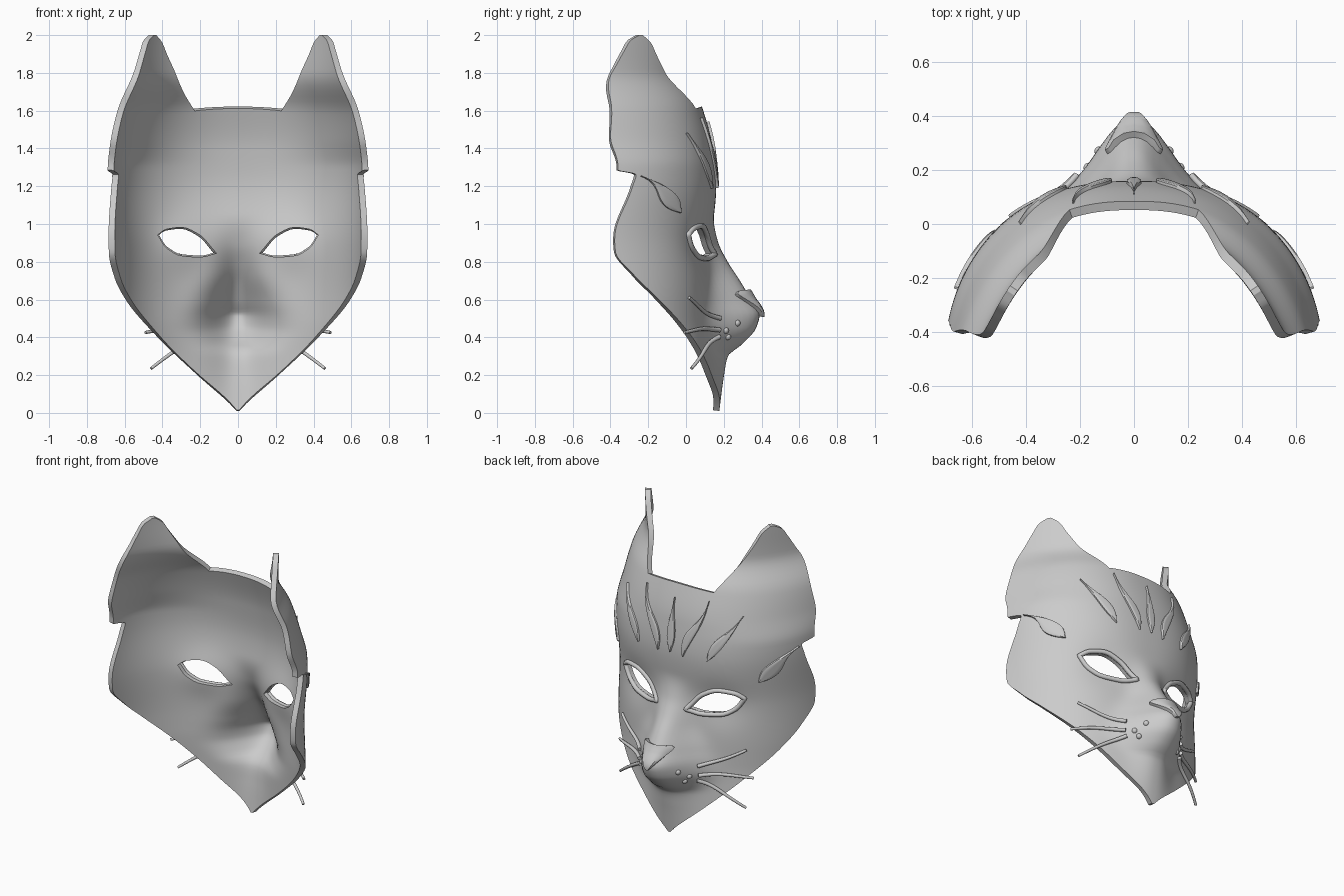
import bpy, bmesh, math
from mathutils import Vector

if "Cube" in bpy.data.objects:
    bpy.data.objects.remove(bpy.data.objects["Cube"])


def curve(*pts):
    """Smooth monotone interpolation through (z, value) pairs."""
    d = [(b[1] - a[1]) / (b[0] - a[0]) for a, b in zip(pts, pts[1:])]
    m = [d[0]] + [0 if p * q <= 0 else 2 * p * q / (p + q) for p, q in zip(d, d[1:])] + [d[-1]]

    def f(z):
        z = min(max(z, pts[0][0]), pts[-1][0])
        i = 0
        while i < len(d) - 1 and z > pts[i + 1][0]:
            i += 1
        h = pts[i + 1][0] - pts[i][0]
        t = (z - pts[i][0]) / h
        return ((2*t**3 - 3*t*t + 1) * pts[i][1] + (t**3 - 2*t*t + t) * h * m[i]
                + (3*t*t - 2*t**3) * pts[i + 1][1] + (t**3 - t*t) * h * m[i + 1])
    return f


# Profiles that define the mask surface and its outline
base = curve((0, .16), (.3, .147), (.5, .135), (.9, .137), (1.2, .16), (1.4, .142),
             (1.62, .085), (1.8, .01), (2, .02))
depth = curve((0, .66), (.6, .66), (.9, .695), (1.3, .665), (1.45, .79), (1.6, .9), (1.8, 1.2), (2, 1.25))
snout = curve((0, .015), (.2, .05), (.3, .075), (.36, .15), (.45, .235), (.52, .255),
              (.6, .21), (.7, .15), (.8, .085), (.9, .035), (1.05, 0), (2, 0))
snout_w = curve((0, .14), (.3, .145), (.45, .18), (.6, .15), (.75, .11), (1, .1), (2, .1))
outer = curve((.01, .008), (.04, .035), (.2, .215), (.4, .425), (.6, .595), (.72, .655), (.85, .684), (.95, .685),
              (1.2, .67), (1.262, .664), (1.285, .69), (1.4, .68), (1.6, .638), (1.8, .553),
              (1.92, .517), (1.97, .501), (2, .472))
inner = curve((1.61, .24), (1.7, .295), (1.8, .352), (1.9, .402), (1.96, .428), (2, .46))


def height(x, z):
    x = abs(x)
    e = 1 - math.sqrt(max(.01, 1 - (x / .705) ** 2.4))
    socket = .028 * math.exp(-((x - .3) / .15) ** 2 - ((z - .89) / .13) ** 2)
    return base(z) - depth(z) * e + snout(z) * math.exp(-(x / snout_w(z)) ** 2.3) - socket


def on_face(x, z, lift=0.0):
    """Point on the mask front, lifted along the surface normal."""
    e = .004
    dx = (height(x + e, z) - height(x - e, z)) / (2 * e)
    dz = (height(x, z + e) - height(x, z - e)) / (2 * e)
    return Vector((x, height(x, z), z)) + Vector((-dx, 1, -dz)).normalized() * lift


def make(name, bm, recalc=True):
    if recalc:
        bmesh.ops.recalc_face_normals(bm, faces=bm.faces)
    me = bpy.data.meshes.new(name)
    bm.to_mesh(me)
    bm.free()
    ob = bpy.data.objects.new(name, me)
    bpy.context.collection.objects.link(ob)
    return ob


def smooth(ob, angle=35):
    bpy.ops.object.select_all(action='DESELECT')
    ob.select_set(True)
    bpy.context.view_layer.objects.active = ob
    bpy.ops.object.shade_smooth_by_angle(angle=math.radians(angle))


# Mask shell: half grid, forehead columns stop at the brow line, the rest run up into the ear
N1, N2 = 10, 22
rows = sorted([.01 + 1.6 * i / 80 for i in range(81)] + [1.255, 1.262, 1.268, 1.274, 1.28, 1.285]
              + [1.61 + .39 * math.sin(math.pi / 2 * i / 22) for i in range(1, 23)])
bm = bmesh.new()
grid = []
for z in rows:
    o, ear = outer(z), z > 1.6101
    m = inner(z) if ear else min(.24, o * .5)
    xs = [None if ear else m * i / N1 for i in range(N1)]
    xs += [m + (o - m) * math.sin(1.3 * i / N2) / math.sin(1.3) for i in range(N2 + 1)]
    line = []
    for x in xs:
        if x is None:
            line.append(None)
            continue
        zz = z + (.012 * (1 - (x / .24) ** 2) if abs(z - 1.61) < .001 and x < .24 else 0)
        line.append(bm.verts.new((x, height(x, zz), zz)))
    grid.append(line)
for a, b in zip(grid, grid[1:]):
    for c in range(N1 + N2):
        q = (a[c], b[c], b[c + 1], a[c + 1])
        if None not in q:
            bm.faces.new(q)
mask = make("mask_shell", bm, recalc=False)
mod = mask.modifiers.new("mirror", 'MIRROR')
mod.merge_threshold = .0005
mod = mask.modifiers.new("thickness", 'SOLIDIFY')
mod.thickness, mod.offset = .034, -1

# Eye outline and cutter
eye_top = curve((.115, .845), (.14, .875), (.2, .94), (.3, .982), (.38, .972), (.425, .942))
eye_low = curve((.115, .845), (.2, .825), (.3, .832), (.38, .875), (.425, .942))
xs = [.27 - .155 * math.cos(math.pi * i / 20) for i in range(21)]
eye = [(x, eye_top(x)) for x in xs] + [(x, eye_low(x)) for x in xs[-2:0:-1]]
bm = bmesh.new()
for s in (1, -1):
    f = bm.faces.new([bm.verts.new((s * x, -.5, z)) for x, z in eye])
    g = bmesh.ops.extrude_face_region(bm, geom=[f])
    bmesh.ops.translate(bm, vec=(0, 1.1, 0), verts=[v for v in g["geom"] if isinstance(v, bmesh.types.BMVert)])
cutter = make("eye_cutter", bm)
cutter.hide_render = True
mod = mask.modifiers.new("eyes", 'BOOLEAN')
mod.operation, mod.object, mod.solver = 'DIFFERENCE', cutter, 'EXACT'
dg = bpy.context.evaluated_depsgraph_get()
mesh = bpy.data.meshes.new_from_object(mask.evaluated_get(dg))
mask.modifiers.clear()
mask.data = mesh
bpy.data.objects.remove(cutter)
smooth(mask)


def tube(name, pts, radius, closed=False, taper=None):
    cu = bpy.data.curves.new(name, 'CURVE')
    cu.dimensions, cu.bevel_depth, cu.bevel_resolution, cu.use_fill_caps = '3D', radius, 2, True
    sp = cu.splines.new('POLY')
    sp.points.add(len(pts) - 1)
    for i, p in enumerate(pts):
        sp.points[i].co = (*p, 1)
        sp.points[i].radius = taper(i / (len(pts) - 1)) if taper else 1
    sp.use_cyclic_u = closed
    bpy.context.collection.objects.link(bpy.data.objects.new(name, cu))


def strip(name, path, width, lift, n=18):
    """Raised closed pad that follows the mask along a path of (x, z) with a width function."""
    section = [(-1, -.008), (-.95, lift * .7), (-.7, lift), (-.35, lift), (0, lift), (.35, lift),
               (.7, lift), (.95, lift * .7), (1, -.008), (.5, -.008), (0, -.008), (-.5, -.008)]
    bm, rings = bmesh.new(), []
    for i in range(n + 1):
        t = i / n
        p, q = path(t), path(t + .01)
        d = Vector((q[0] - p[0], q[1] - p[1])).normalized()
        w = max(width(t), .002)
        rings.append([bm.verts.new(on_face(p[0] - d.y * w * k, p[1] + d.x * w * k, h)) for k, h in section])
    for a, b in zip(rings, rings[1:]):
        for c in range(len(section)):
            e = (c + 1) % len(section)
            bm.faces.new((a[c], a[e], b[e], b[c]))
    for r in (rings[0], rings[-1]):
        for top, low in ((0, 11), (1, 11), (2, 11), (3, 10), (4, 9), (5, 9), (6, 9), (7, 9)):
            if top == 0:
                bm.faces.new((r[0], r[1], r[11]))
            else:
                bm.faces.new((r[top], r[top + 1], r[low]))
        bm.faces.new((r[3], r[10], r[11]))
        bm.faces.new((r[4], r[9], r[10]))
    smooth(make(name, bm), 40)


def leaf(name, top, low, w, bend):
    a, b = Vector(top), Vector(low)
    side = Vector((-(b - a).y, (b - a).x)).normalized()
    strip(name, lambda t: a.lerp(b, t) + side * bend * math.sin(2 * math.pi * t),
          lambda t: w * math.sin(math.pi * min(t, 1) ** 1.7), .014)


# Forehead and cheek markings
leaf("forehead_mark_centre", (0, 1.54), (0, 1.2), .028, 0)
for s, tag in ((1, "right"), (-1, "left")):
    leaf("forehead_mark_" + tag, (s * .225, 1.56), (s * .09, 1.19), .028, s * .014)
    leaf("brow_mark_" + tag, (s * .42, 1.48), (s * .25, 1.19), .03, s * .006)
    leaf("cheek_mark_" + tag, (s * .655, 1.255), (s * .51, 1.06), .034, -s * .004)

    # Eye rim
    tube("eye_rim_" + tag, [on_face(s * (.27 + (x - .27) * 1.07), .9 + (z - .9) * 1.1, .003)
                            for x, z in eye], .015, True)

    # Whiskers and whisker dots
    for k, (x0, z0, x1, z1, sag) in enumerate(((.205, .5, .45, .61, -.012), (.21, .44, .485, .425, .012),
                                               (.2, .405, .455, .235, .01))):
        pts = [on_face(s * (x0 + (x1 - x0) * t), z0 + (z1 - z0) * t + sag * math.sin(math.pi * t), .008)
               for t in [i / 12 for i in range(13)]]
        tube(f"whisker_{tag}_{k + 1}", pts, .012, taper=lambda t: 1.05 - .35 * t)
    for k, (x, z) in enumerate(((.175, .435), (.135, .475), (.15, .4))):
        bpy.ops.mesh.primitive_uv_sphere_add(segments=16, ring_count=8, radius=.018,
                                             location=on_face(s * x, z, -.007))
        bpy.context.object.name = f"whisker_dot_{tag}_{k + 1}"
        smooth(bpy.context.object, 60)

# Nose pad
nose_w = curve((0, .085), (.12, .1), (.3, .085), (.7, .045), (.92, .02), (1, .008))
strip("nose_pad", lambda t: (0, .64 - .13 * t), nose_w, .026)
